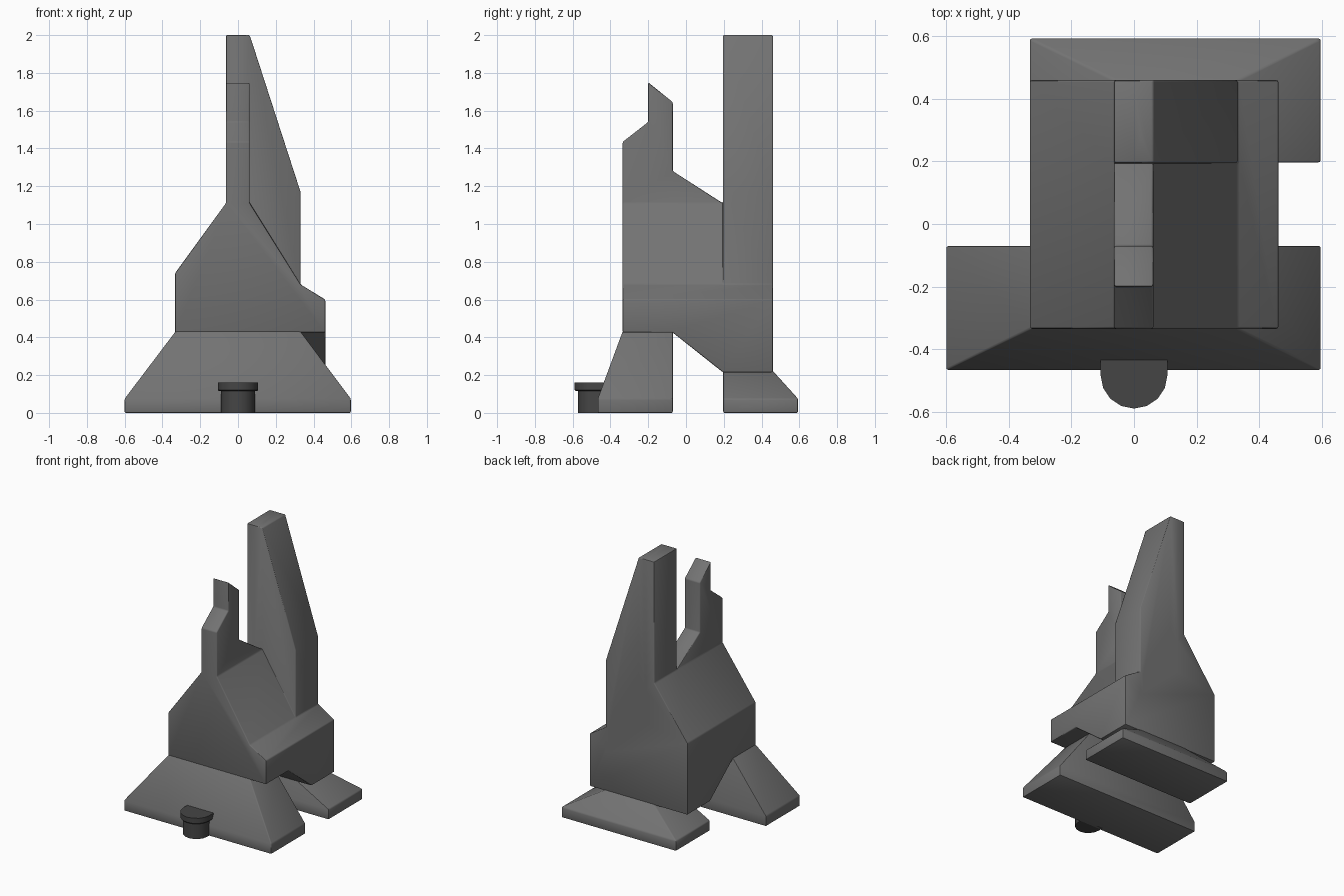
import bpy, bmesh, math

if "Cube" in bpy.data.objects:
    bpy.data.objects.remove(bpy.data.objects["Cube"])


def make_material(name, grey):
    mat = bpy.data.materials.new(name)
    mat.diffuse_color = (grey, grey, grey, 1)
    mat.use_nodes = True
    mat.node_tree.nodes["Principled BSDF"].inputs["Base Color"].default_value = mat.diffuse_color
    return mat


STONE = make_material("dark_grey", .17)
PEG = make_material("charcoal", .06)


def make_object(name, verts, faces):
    mesh = bpy.data.meshes.new(name)
    mesh.from_pydata(verts, [], faces)
    bm = bmesh.new()
    bm.from_mesh(mesh)
    bmesh.ops.recalc_face_normals(bm, faces=bm.faces[:])
    bm.to_mesh(mesh)
    bm.free()
    obj = bpy.data.objects.new(name, mesh)
    bpy.context.collection.objects.link(obj)
    return obj


def loft(name, rings, mat=STONE):
    """Skin equal-length rings of points and cap both ends."""
    n = len(rings[0])
    faces = [list(range(n)), list(range((len(rings) - 1) * n, len(rings) * n))]
    for r in range(len(rings) - 1):
        for i in range(n):
            j = (i + 1) % n
            faces.append([r * n + i, r * n + j, (r + 1) * n + j, (r + 1) * n + i])
    obj = make_object(name, [p for ring in rings for p in ring], faces)
    obj.data.materials.append(mat)
    return obj


def prism_y(name, xz, y0, y1):
    return loft(name, [[(x, y, z) for x, z in xz] for y in (y0, y1)])


def prism_x(name, yz, x0, x1):
    return loft(name, [[(x, y, z) for y, z in yz] for x in (x0, x1)])


def rect(x0, x1, y0, y1, z):
    return [(x0, y0, z), (x1, y0, z), (x1, y1, z), (x0, y1, z)]


def combine(obj, other, operation):
    mod = obj.modifiers.new("combine", 'BOOLEAN')
    mod.operation = operation
    mod.solver = 'EXACT'
    mod.object = other
    bpy.context.view_layer.objects.active = obj
    bpy.ops.object.modifier_apply(modifier=mod.name)
    bpy.data.objects.remove(other)


def shade(obj, angle):
    bpy.ops.object.select_all(action='DESELECT')
    obj.select_set(True)
    bpy.context.view_layer.objects.active = obj
    bpy.ops.object.shade_smooth_by_angle(angle=math.radians(angle))


def soften(obj, width=0.007):
    mod = obj.modifiers.new("soft_edges", 'BEVEL')
    mod.width = width
    mod.segments = 2
    mod.limit_method = 'ANGLE'
    mod.angle_limit = math.radians(25)
    mod.harden_normals = False
    bpy.context.view_layer.objects.active = obj
    bpy.ops.object.modifier_apply(modifier=mod.name)
    shade(obj, 40)


# Body, front fin and tower core: front outline crossed with side outline
body = prism_y("body", [(-.333, .1), (-.333, .74), (-.064, 1.11), (-.064, 2.1),
                        (.062, 2.1), (.062, 1.11), (.331, .68), (.462, .60), (.462, .1)],
               -.6, .6)
side = prism_x("side_outline", [(-.335, .425), (-.335, 1.435), (-.2, 1.54), (-.2, 1.75),
                                (-.07, 1.645), (-.07, 1.28), (.195, 1.11), (.195, 2),
                                (.46, 2), (.46, .215), (.195, .215), (-.07, .425)],
               -.8, .8)
combine(body, side, 'INTERSECT')

# Sloping wing of the tower
wing = prism_y("tower_wing", [(0, 2), (.062, 2), (.331, 1.17), (.331, .5), (0, .8)], .195, .46)
combine(body, wing, 'UNION')
soften(body)

# Feet
front_foot = loft("front_foot", [rect(-.6, .597, -.467, -.07, 0),
                                 rect(-.6, .597, -.467, -.07, .075),
                                 rect(-.33, .33, -.335, -.07, .432)])
back_foot = loft("back_foot", [rect(-.333, .597, .197, .593, 0),
                               rect(-.333, .597, .197, .593, .075),
                               rect(-.06, .33, .197, .46, .222)])
for foot in (front_foot, back_foot):
    soften(foot)


# Front peg: rounded shaft with a wider cap
def peg_ring(r, z):
    arc = [(r * math.cos(a), -.483 + r * math.sin(a), z)
           for a in (math.pi + math.pi * i / 8 for i in range(9))]
    return arc + [(r, -.435, z), (-r, -.435, z)]


shade(loft("peg_shaft", [peg_ring(.09, 0), peg_ring(.09, .12)], PEG), 30)
shade(loft("peg_cap", [peg_ring(.1, .115), peg_ring(.107, .122), peg_ring(.107, .16)], PEG), 30)
